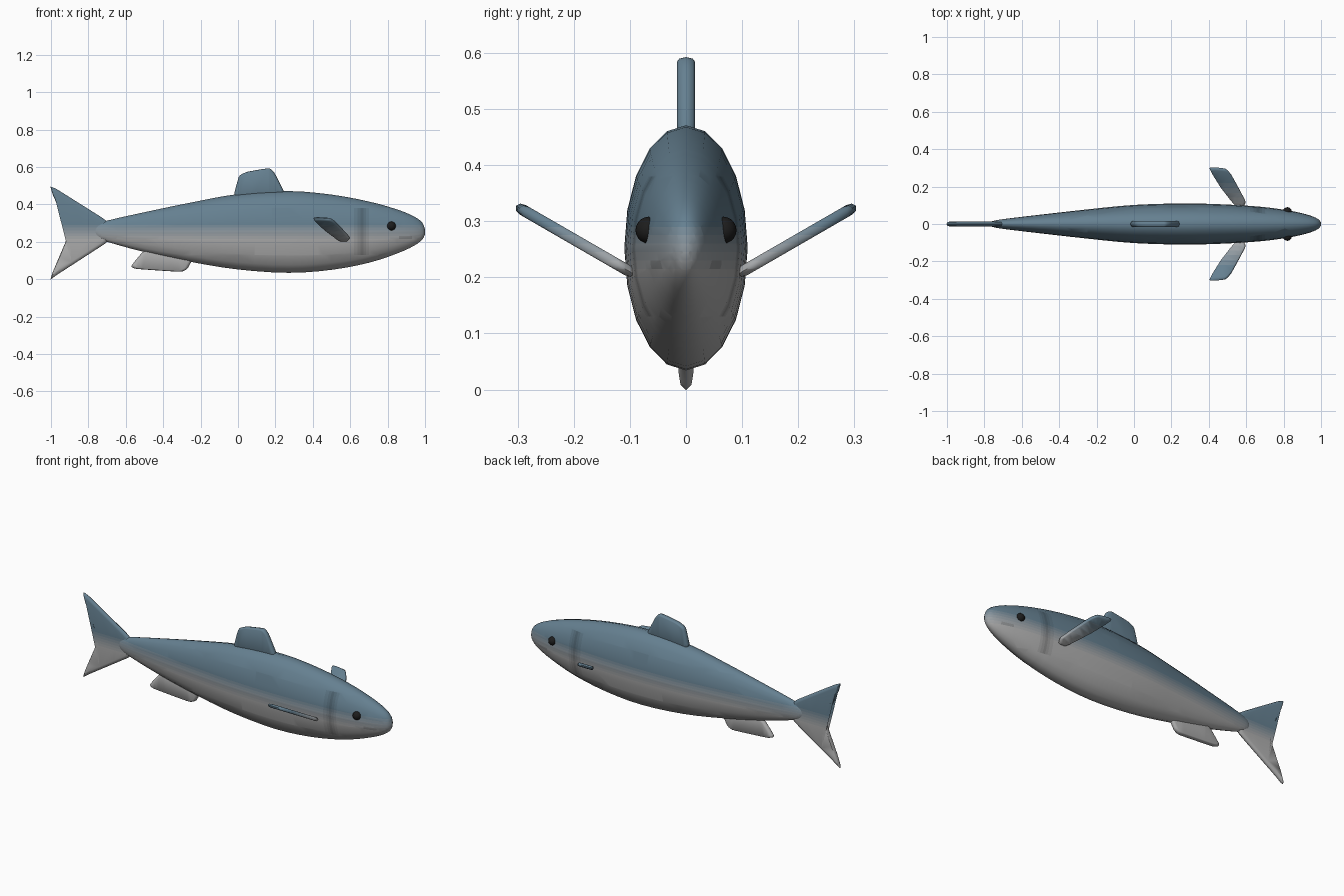
import bpy
import bmesh
from math import sin, cos, tau, radians
from mathutils import Vector, Matrix

cube = bpy.data.objects.get("Cube")
if cube:
    bpy.data.objects.remove(cube)

BACK = Vector((0.13, 0.215, 0.28))
BELLY = Vector((0.42, 0.42, 0.42))
BANDS = [0.215, 0.23, 0.245, 0.26, 0.275, 0.29]
GILL = [0.62, 0.64, 0.655, 0.67, 0.685, 0.70]


def material(name, color):
    mat = bpy.data.materials.get(name)
    if not mat:
        mat = bpy.data.materials.new(name)
        mat.use_nodes = True
        rgba = (*color, 1)
        mat.diffuse_color = rgba
        bsdf = mat.node_tree.nodes["Principled BSDF"]
        bsdf.inputs["Base Color"].default_value = rgba
        bsdf.inputs["Roughness"].default_value = 0.6
    return mat


def skin(step, dark):
    """Countershaded skin: step runs from belly to back, dark marks gill and mouth."""
    color = BELLY.lerp(BACK, step / len(BANDS)) * (1 - 0.14 * dark)
    return material(f"skin_{step}_{dark}", color)


def cut(bm, axis, value):
    normal = Vector((0, 0, 0))
    normal[axis] = 1
    bmesh.ops.bisect_plane(bm, geom=bm.verts[:] + bm.edges[:] + bm.faces[:],
                           dist=1e-5, plane_co=normal * value, plane_no=normal)


def marking(c):
    if 0.13 < c.z < 0.38 and GILL[0] < c.x < GILL[-1]:
        i = sum(c.x > g for g in GILL)
        return min(i, len(GILL) - i)
    if 0.86 < c.x < 0.93 and 0.215 < c.z < 0.23:
        return 2
    return 0


def finish(bm, name, marked=False, angle=40):
    """Split the mesh along the colour bands, paint it and make the object."""
    for z in BANDS:
        cut(bm, 2, z)
    if marked:
        for x in GILL + [0.86, 0.93]:
            cut(bm, 0, x)
        for z in (0.13, 0.38):
            cut(bm, 2, z)
    bmesh.ops.recalc_face_normals(bm, faces=bm.faces[:])
    mesh = bpy.data.meshes.new(name)
    slots = {}
    for f in bm.faces:
        c = f.calc_center_median()
        key = (sum(c.z > z for z in BANDS), marking(c) if marked else 0)
        if key not in slots:
            slots[key] = len(slots)
            mesh.materials.append(skin(*key))
        f.material_index = slots[key]
    bm.to_mesh(mesh)
    bm.free()
    obj = bpy.data.objects.new(name, mesh)
    bpy.context.collection.objects.link(obj)
    smooth(obj, angle)
    return obj


def smooth(obj, angle):
    bpy.ops.object.select_all(action="DESELECT")
    obj.select_set(True)
    bpy.context.view_layer.objects.active = obj
    bpy.ops.object.shade_smooth_by_angle(angle=radians(angle))


def bridge(bm, rings):
    """Skin a list of equal closed rings and cap both ends."""
    rings = [[bm.verts.new(p) for p in ring] for ring in rings]
    n = len(rings[0])
    for a, b in zip(rings, rings[1:]):
        for i in range(n):
            j = (i + 1) % n
            bm.faces.new((a[i], a[j], b[j], b[i]))
    caps = [bm.faces.new(rings[0]), bm.faces.new(rings[-1])]
    return caps


def spline(points, steps):
    """Catmull-Rom curve through the points."""
    pts = [Vector(p) for p in points]
    ext = [pts[0] * 2 - pts[1]] + pts + [pts[-1] * 2 - pts[-2]]
    out = []
    for a, b, c, d in zip(ext, ext[1:], ext[2:], ext[3:]):
        for s in range(steps):
            t = s / steps
            out.append(0.5 * (2 * b + (c - a) * t + (2 * a - 5 * b + 4 * c - d) * t * t
                              + (3 * b - a - 3 * c + d) * t ** 3))
    return out + [pts[-1]]


# Body: stations of x, top, bottom, half width
stations = [(-0.77, 0.27, 0.24, 0.008), (-0.755, 0.292, 0.222, 0.016),
            (-0.70, 0.313, 0.2, 0.026), (-0.5, 0.358, 0.145, 0.05),
            (-0.25, 0.41, 0.092, 0.078), (0, 0.455, 0.052, 0.102),
            (0.27, 0.471, 0.034, 0.11), (0.5, 0.452, 0.05, 0.104),
            (0.7, 0.415, 0.088, 0.09), (0.85, 0.373, 0.137, 0.068),
            (0.94, 0.336, 0.178, 0.046), (0.985, 0.302, 0.212, 0.026),
            (1.0, 0.265, 0.24, 0.007)]
SIDES = 20
rings = []
for st in spline([Vector(s) for s in stations], 3):
    x, top, bottom, half = st
    rings.append([(x, half * sin(tau * i / SIDES),
                   (top + bottom) / 2 + (top - bottom) / 2 * cos(tau * i / SIDES))
                  for i in range(SIDES)])
bm = bmesh.new()
bridge(bm, rings)
finish(bm, "body", marked=True, angle=60)


# Fins: flat outlines with rounded corners and a rounded rim
def soften(outline, ratio):
    pts = [Vector(p) for p in outline]
    out = []
    for p, q in zip(pts, pts[1:] + pts[:1]):
        out += [p.lerp(q, ratio), p.lerp(q, 1 - ratio)]
    return out


def fin(name, outline, thick, place=Matrix(), ratio=0.12, rim=0.88):
    """Fin drawn in the x-z plane, then moved by the place matrix."""
    pts = soften(soften(outline, ratio), 0.25)
    mid = sum(pts, Vector((0, 0))) / len(pts)
    layers = [(rim, -1), (0.96, -0.75), (1, 0), (0.96, 0.75), (rim, 1)]
    rings = []
    for scale, side in layers:
        ring = [mid + (p - mid) * scale for p in pts]
        rings.append([place @ Vector((p.x, side * thick, p.y)) for p in ring])
    bm = bmesh.new()
    caps = bridge(bm, rings)
    bmesh.ops.triangulate(bm, faces=caps)
    return finish(bm, name, angle=60)


fin("dorsal_fin", [(-0.03, 0.42), (0.005, 0.555), (0.05, 0.575), (0.17, 0.595),
                   (0.195, 0.57), (0.265, 0.43)], 0.016)
fin("anal_fin", [(-0.49, 0.17), (-0.575, 0.068), (-0.55, 0.055), (-0.30, 0.038),
                 (-0.27, 0.055), (-0.23, 0.13)], 0.014)
fin("tail_fin", [(-0.68, 0.29), (-0.72, 0.325), (-0.97, 0.482), (-1.004, 0.497),
                 (-0.99, 0.45), (-0.90, 0.25), (-0.99, 0.04), (-1.004, -0.004),
                 (-0.97, 0.022), (-0.71, 0.19), (-0.68, 0.22)], 0.013, ratio=0.08)

# Pectoral fins rise outward and sweep back
for side, name in ((1, "left"), (-1, "right")):
    place = (Matrix.Translation((0, side * 0.1, 0.21))
             @ Matrix.Rotation(side * radians(-60), 4, "X"))
    fin(name + "_pectoral_fin", [(0.545, -0.01), (0.46, 0.115), (0.395, 0.238),
                                 (0.49, 0.228), (0.52, 0.19), (0.60, 0.02),
                                 (0.585, -0.01)], 0.01, place)

# Eyes
for side, name in ((1, "left"), (-1, "right")):
    bpy.ops.mesh.primitive_uv_sphere_add(segments=16, ring_count=10, radius=0.024,
                                         location=(0.82, side * 0.066, 0.284))
    eye = bpy.context.object
    eye.name = name + "_eye"
    eye.data.materials.append(material("eye_black", (0.012, 0.012, 0.012)))
    smooth(eye, 60)
